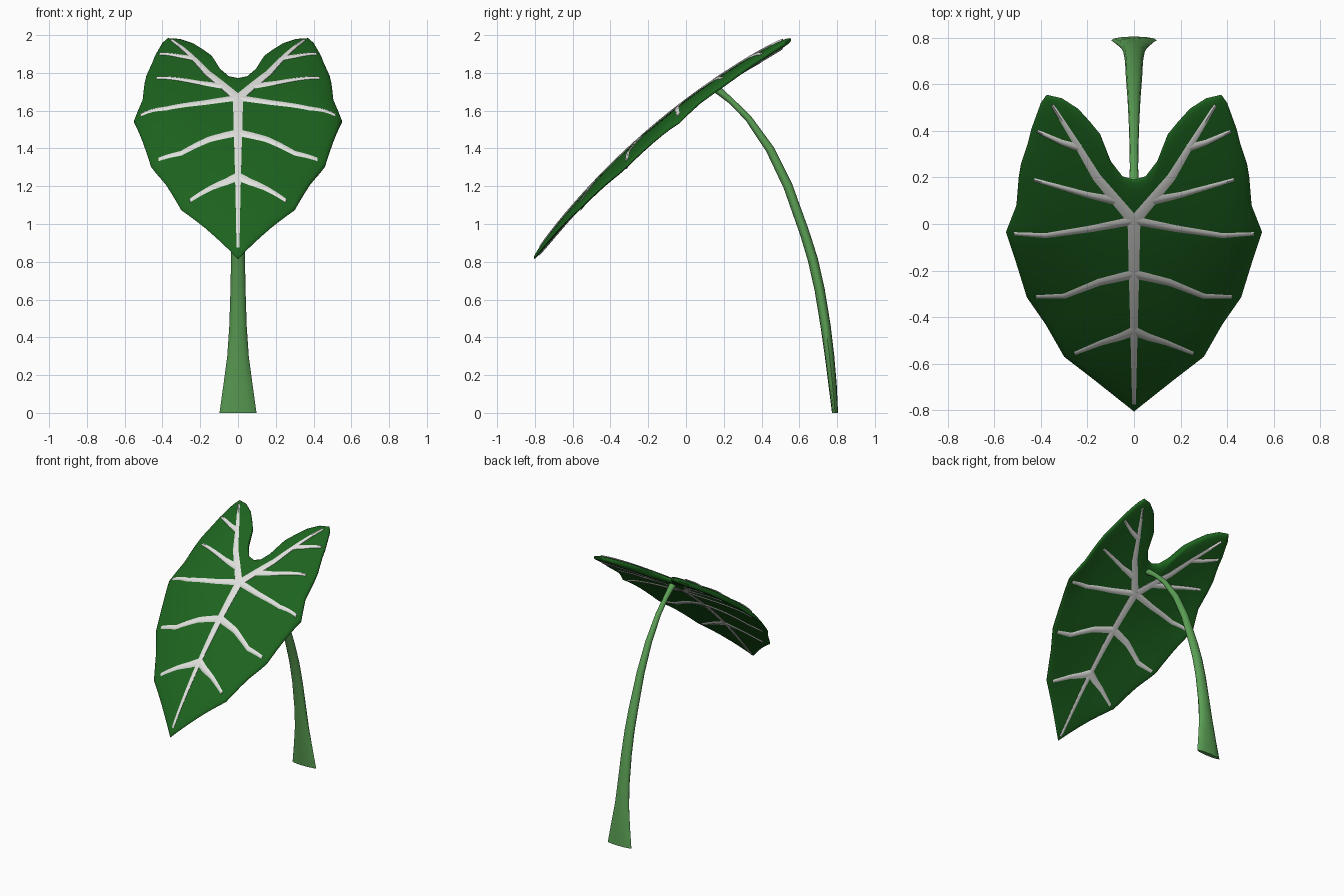
import bpy, bmesh, math
from mathutils import Vector

if "Cube" in bpy.data.objects:
    bpy.data.objects.remove(bpy.data.objects["Cube"])


def material(name, rgb):
    m = bpy.data.materials.new(name)
    m.diffuse_color = (*rgb, 1)
    m.use_nodes = True
    m.node_tree.nodes["Principled BSDF"].inputs["Base Color"].default_value = m.diffuse_color
    return m


LEAF = material("dark green", (0.012, 0.125, 0.013))
VEIN = material("pale grey", (0.74, 0.74, 0.72))
STEM = material("light green", (0.105, 0.35, 0.09))
HALF = 0.028      # half the blade thickness, measured along z


def surface(x, y):
    """Middle of the blade: sloping, edges curling down, arched towards the tip."""
    k = max(0, min(1, (y + 0.35) / 0.3))
    droop = k * 0.06 * (abs(x) / 0.55) ** 6 + (1 - k) * 0.29 * x * x
    return 1.628 + 0.75 * y - 0.25 * y * y + 0.08 * y ** 3 - droop


def thickness(t):
    """Half thickness at a fraction t of the way out to the rim."""
    return 0.006 + (HALF - 0.006) * math.sqrt(max(0, 1 - t ** 8))


def finish(name, bm, mat, angle):
    bmesh.ops.recalc_face_normals(bm, faces=bm.faces)
    me = bpy.data.meshes.new(name)
    bm.to_mesh(me)
    bm.free()
    ob = bpy.data.objects.new(name, me)
    bpy.context.collection.objects.link(ob)
    me.materials.append(mat)
    bpy.ops.object.select_all(action='DESELECT')
    bpy.context.view_layer.objects.active = ob
    ob.select_set(True)
    bpy.ops.object.shade_smooth_by_angle(angle=math.radians(angle))
    return ob


def bridge(bm, a, b):
    n = len(a)
    for i in range(n):
        bm.faces.new((a[i], a[(i + 1) % n], b[(i + 1) % n], b[i]))


def resample(pts, n):
    """Straight subdivision of an open polyline."""
    out = [Vector(pts[0])]
    for a, b in zip(pts, pts[1:]):
        out += [Vector(a).lerp(Vector(b), k / n) for k in range(1, n + 1)]
    return out


# Leaf blade: heart outline filled with rings towards the centre
right = [(0, 0.19), (0.05, 0.205), (0.10, 0.27), (0.145, 0.385), (0.19, 0.44),
         (0.24, 0.495), (0.31, 0.54), (0.375, 0.555), (0.40, 0.52), (0.44, 0.41),
         (0.455, 0.35), (0.485, 0.26), (0.495, 0.20), (0.505, 0.08), (0.55, -0.035),
         (0.505, -0.17), (0.46, -0.315), (0.38, -0.43), (0.30, -0.57), (0.17, -0.67),
         (0, -0.805)]
half = resample(right, 3)
outline = half + [Vector((-p.x, p.y)) for p in half[-2:0:-1]]
centre = Vector((0, -0.1))


def rim_fraction(p):
    """How far p lies on the ray from the centre to the outline."""
    d = p - centre
    best = 0
    for i, a in enumerate(outline):
        b = outline[(i + 1) % len(outline)]
        a2, e = a - centre, b - a
        det = d.cross(e)
        if abs(det) > 1e-9:
            s = a2.cross(e) / det
            u = a2.cross(d) / det
            if s > 0 and -1e-6 <= u <= 1.000001:
                best = max(best, 1 / s)
    return min(best, 1)


fractions = [k / 14 for k in range(1, 12)] + [0.83, 0.87, 0.91, 0.945, 0.97, 0.988, 1]
bm = bmesh.new()
rims = []
for side in (1, -1):
    hub = bm.verts.new((0, centre.y, surface(0, centre.y) + side * HALF))
    prev = None
    for t in fractions:
        pts = [centre.lerp(p, t) for p in outline]
        ring = [bm.verts.new((p.x, p.y, surface(p.x, p.y) + side * thickness(t))) for p in pts]
        if prev:
            bridge(bm, prev, ring)
        else:
            for i in range(len(ring)):
                bm.faces.new((hub, ring[i], ring[(i + 1) % len(ring)]))
        prev = ring
    rims.append(prev)
bridge(bm, *rims)
finish("leaf_blade", bm, LEAF, 60)


# Veins: tapered ridges showing on both faces of the blade
def add_vein(bm, pts, w0, w1):
    path = resample(pts, 10)
    n = len(path) - 1
    prev = None
    for i, p in enumerate(path):
        d = (path[min(i + 1, n)] - path[max(i - 1, 0)]).normalized()
        w = w0 + (w1 - w0) * i / n
        ring = []
        for u, h in ((-1, 1), (0, 1), (1, 1), (1, -1), (0, -1), (-1, -1)):
            q = p + Vector((-d.y, d.x)) * u * w
            lift = thickness(rim_fraction(q)) + (0.003 if u else 0.008)
            ring.append(bm.verts.new((q.x, q.y, surface(q.x, q.y) + h * lift)))
        if prev:
            bridge(bm, prev, ring)
        else:
            bm.faces.new(ring)
        prev = ring
    bm.faces.new(prev)


bm = bmesh.new()
add_vein(bm, [(0, 0.03), (0, -0.25), (0, -0.5), (0, -0.775)], 0.028, 0.008)
side_veins = [
    ([(0, 0.01), (0.16, 0.20), (0.25, 0.35), (0.35, 0.51)], 0.024, 0.007),
    ([(0.08, 0.10), (0.2, 0.125), (0.43, 0.19)], 0.018, 0.007),
    ([(0.23, 0.325), (0.31, 0.35), (0.415, 0.398)], 0.016, 0.007),
    ([(0, 0.015), (0.18, -0.02), (0.38, -0.05), (0.515, -0.042)], 0.018, 0.007),
    ([(0, -0.215), (0.15, -0.25), (0.30, -0.31), (0.42, -0.313)], 0.019, 0.007),
    ([(0, -0.46), (0.06, -0.485), (0.14, -0.51), (0.255, -0.556)], 0.02, 0.007)]
for pts, w0, w1 in side_veins:
    for s in (1, -1):
        add_vein(bm, [(s * x, y) for x, y in pts], w0, w1)
finish("leaf_veins", bm, VEIN, 50)

# Stem: curved stalk flaring sideways at the foot (y, z, half width, half depth)
stations = [(0.789, 0, 0.098, 0.016), (0.776, 0.15, 0.077, 0.022), (0.76, 0.3, 0.057, 0.025),
            (0.739, 0.46, 0.046, 0.027), (0.708, 0.65, 0.04, 0.027), (0.672, 0.81, 0.037, 0.027),
            (0.629, 0.95, 0.035, 0.026), (0.54, 1.2, 0.028, 0.025), (0.445, 1.395, 0.023, 0.023),
            (0.33, 1.56, 0.019, 0.018), (0.24, 1.65, 0.018, 0.016), (0.18, 1.70, 0.021, 0.02),
            (0.14, 1.73, 0.027, 0.024)]
bm = bmesh.new()
prev = None
for i, (y, z, w, d) in enumerate(stations):
    a, b = stations[max(i - 1, 0)], stations[min(i + 1, len(stations) - 1)]
    t = Vector((0, b[0] - a[0], b[1] - a[1])).normalized()
    if i == 0:
        t = Vector((0, 0, 1))
    out = Vector((0, t.z, -t.y))
    ring = []
    for k in range(12):
        ang = 2 * math.pi * k / 12
        p = Vector((w * math.cos(ang), y, z)) + out * d * math.sin(ang)
        ring.append(bm.verts.new(p))
    if prev:
        bridge(bm, prev, ring)
    else:
        bm.faces.new(ring)
    prev = ring
bm.faces.new(prev)
finish("stem", bm, STEM, 50)
